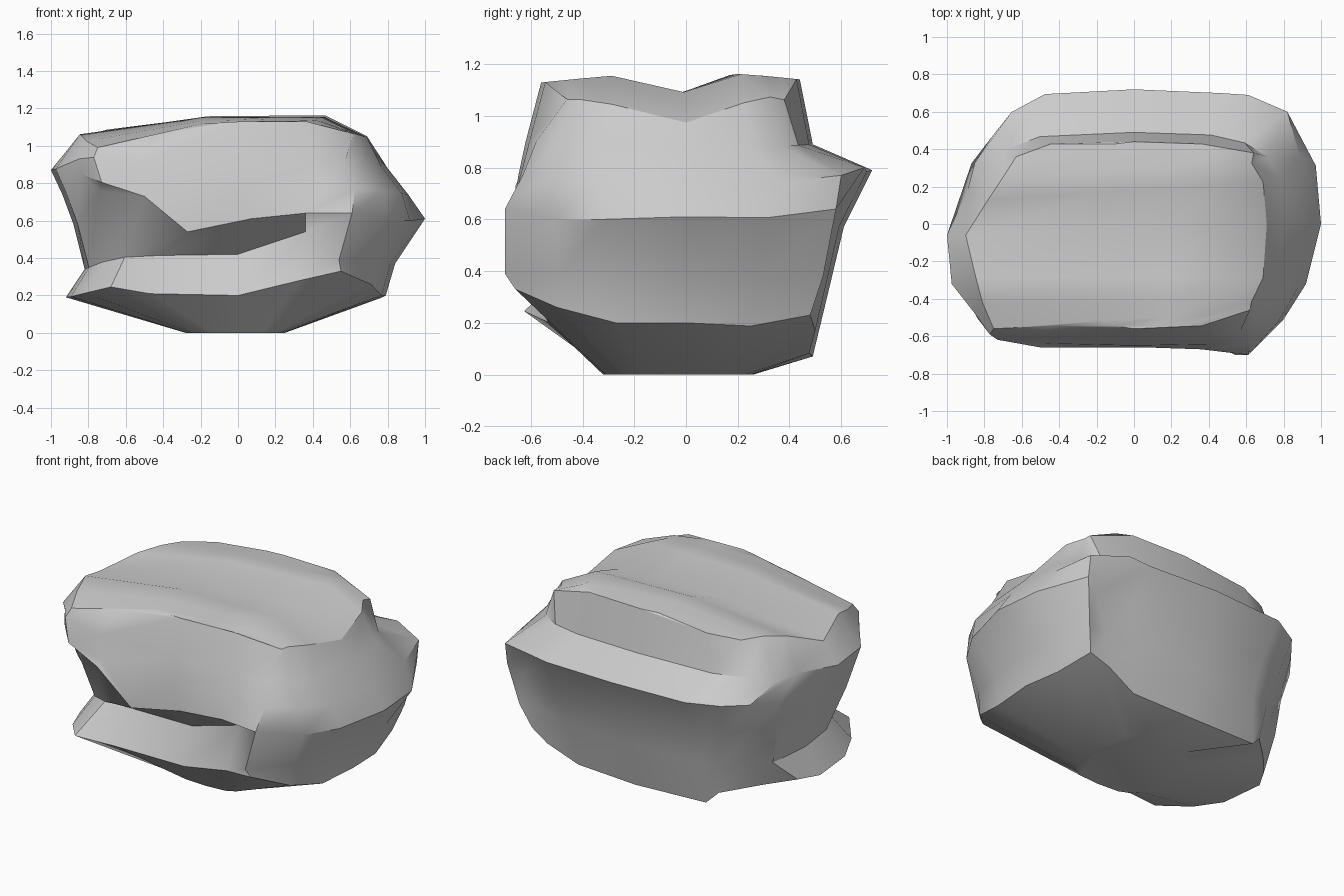
import bpy, bmesh, math
from mathutils import Vector

if "Cube" in bpy.data.objects:
    bpy.data.objects.remove(bpy.data.objects["Cube"])

N = 20          # points per ring
Q = N // 4

# Rings from the base up: extents left, right, front, back, then height on each side
RINGS = [
    (-0.28, 0.25, -0.32, 0.26, 0.00, 0.00, 0.00, 0.00),   # footprint
    (-0.92, 0.79, -0.53, 0.49, 0.19, 0.20, 0.20, 0.07),   # lower edge
    (-0.82, 0.84, -0.45, 0.56, 0.34, 0.37, 0.42, 0.36),   # recess
    (-0.88, 1.00, -0.66, 0.61, 0.58, 0.61, 0.58, 0.57),   # overhang lip
    (-0.94, 0.91, -0.65, 0.72, 0.74, 0.74, 0.76, 0.79),   # back ledge lip
    (-1.00, 0.80, -0.62, 0.49, 0.87, 0.88, 0.90, 0.89),   # shoulder
    (-0.87, 0.71, -0.56, 0.44, 1.05, 1.04, 1.10, 1.10),   # top rim
]
LOWER, RECESS, LIP, LEDGE, SHOULDER, RIM = 1, 2, 3, 4, 5, 6

# Soft bulges and hollows: centre, push, radius
NUDGES = [
    ((-0.68, -0.48, 0.22), (0.00, -0.16, 0.05), 0.17),    # front left foot
    ((-0.75, -0.55, 0.80), (-0.04, -0.05, 0.06), 0.20),   # front left corner
    ((0.72, -0.55, 0.78), (-0.05, -0.06, 0.02), 0.20),    # front right corner
    ((-0.84, 0.52, 0.75), (0.07, -0.07, 0.00), 0.25),     # chamfer at back left
]

# Broken corners, ring by ring (point index counted from the right side)
CORNERS = {
    LOWER: {-4: (0.33, -0.58, 0.28), -3: (0.55, -0.66, 0.33), -2: (0.71, -0.50, 0.26),
            2: (0.72, 0.48, 0.23), 3: (0.60, 0.50, 0.17),
            7: (-0.54, 0.45, 0.15), 8: (-0.72, 0.27, 0.18), 9: (-0.85, 0.12, 0.19)},
    RECESS: {-4: (0.36, -0.50, 0.54), -3: (0.54, -0.70, 0.39), -2: (0.73, -0.49, 0.39),
             2: (0.77, 0.53, 0.38), 7: (-0.55, 0.50, 0.34), 8: (-0.69, 0.34, 0.34)},
    LIP: {-8: (-0.74, -0.54, 0.76), -7: (-0.50, -0.66, 0.73), -6: (-0.27, -0.66, 0.54),
          -5: (0.07, -0.66, 0.61), -4: (0.36, -0.67, 0.64), -3: (0.61, -0.70, 0.64),
          -2: (0.80, -0.51, 0.60), -1: (0.92, -0.32, 0.60), 2: (0.82, 0.58, 0.64)},
    LEDGE: {-8: (-0.84, -0.50, 0.85), 2: (0.82, 0.60, 0.77), 3: (0.61, 0.69, 0.80)},
    SHOULDER: {-8: (-0.85, -0.48, 0.93), 9: (-0.89, 0.18, 0.88), 10: (-1.00, -0.06, 0.87)},
    RIM: {-8: (-0.81, -0.42), -7: (-0.75, -0.56), -3: (0.62, -0.46), 3: (0.64, 0.38),
          7: (-0.63, 0.36), 8: (-0.70, 0.25), 9: (-0.78, 0.13), 10: (-0.90, -0.06)},
}


def top_height(x, y):
    """Two ridges along x with a valley between, falling at both ends."""
    z = 1.165 - 0.075 * math.exp(-((y + 0.03) / 0.13) ** 2)
    z -= 0.14 * max(0, -x - 0.18) + 0.5 * max(0, x - 0.47)
    z -= 0.3 * max(0, -x) * max(0, -y - 0.3)
    return z - 0.1 * max(0, abs(y) - 0.2)


def power(v, e):
    return math.copysign(abs(v) ** e, v) if abs(v) > 1e-6 else 0.0


def ring_point(level, k):
    l, r, f, b, zl, zr, zf, zb = RINGS[level]
    a = 2 * math.pi * k / N
    c, s = math.cos(a), math.sin(a)
    x = abs(power(c, 0.57)) * (r if c > 0 else l)
    y = abs(power(s, 0.57)) * (b if s > 0 else f)
    z = c * c * (zr if c > 0 else zl) + s * s * (zb if s > 0 else zf)
    p = Vector((x, y, z))
    signed = k if k <= N // 2 else k - N
    corner = CORNERS.get(level, {}).get(signed)
    if corner:
        p = Vector(corner).to_3d()
    if level == RIM:
        p.z = top_height(p.x, p.y)
    elif level > 0 and not corner:
        move = Vector()
        for centre, push, radius in NUDGES:
            d = (p - Vector(centre)).length / radius
            move += Vector(push) * math.exp(-d * d)
        p += move
    return p


bm = bmesh.new()
rings = [[bm.verts.new(ring_point(i, k)) for k in range(N)] for i in range(len(RINGS))]

# Underside and sides
bm.faces.new(rings[0][::-1])
for low, high in zip(rings, rings[1:]):
    for k in range(N):
        n = (k + 1) % N
        bm.faces.new((low[k], low[n], high[n], high[k]))

# Ridged top, in strips running left to right
rim = rings[-1]
rows = []
for k in range(-Q + 1, Q):
    right, left = rim[k % N], rim[(N // 2 - k) % N]
    row = [left]
    for t in (0.42, 0.68, 0.85):
        p = left.co.lerp(right.co, t)
        p.z = top_height(p.x, p.y)
        row.append(bm.verts.new(p))
    rows.append(row + [right])
for a, b in zip(rows, rows[1:]):
    for i in range(4):
        bm.faces.new((a[i], a[i + 1], b[i + 1], b[i]))
for row, tip in ((rows[0], rim[-Q]), (rows[-1], rim[Q])):
    for i in range(4):
        bm.faces.new((row[i], row[i + 1], tip))

bmesh.ops.recalc_face_normals(bm, faces=bm.faces[:])
mesh = bpy.data.meshes.new("boulder")
bm.to_mesh(mesh)
bm.free()
boulder = bpy.data.objects.new("boulder", mesh)
bpy.context.collection.objects.link(boulder)
bpy.context.view_layer.objects.active = boulder
boulder.select_set(True)
bpy.ops.object.shade_smooth_by_angle(angle=math.radians(32))
